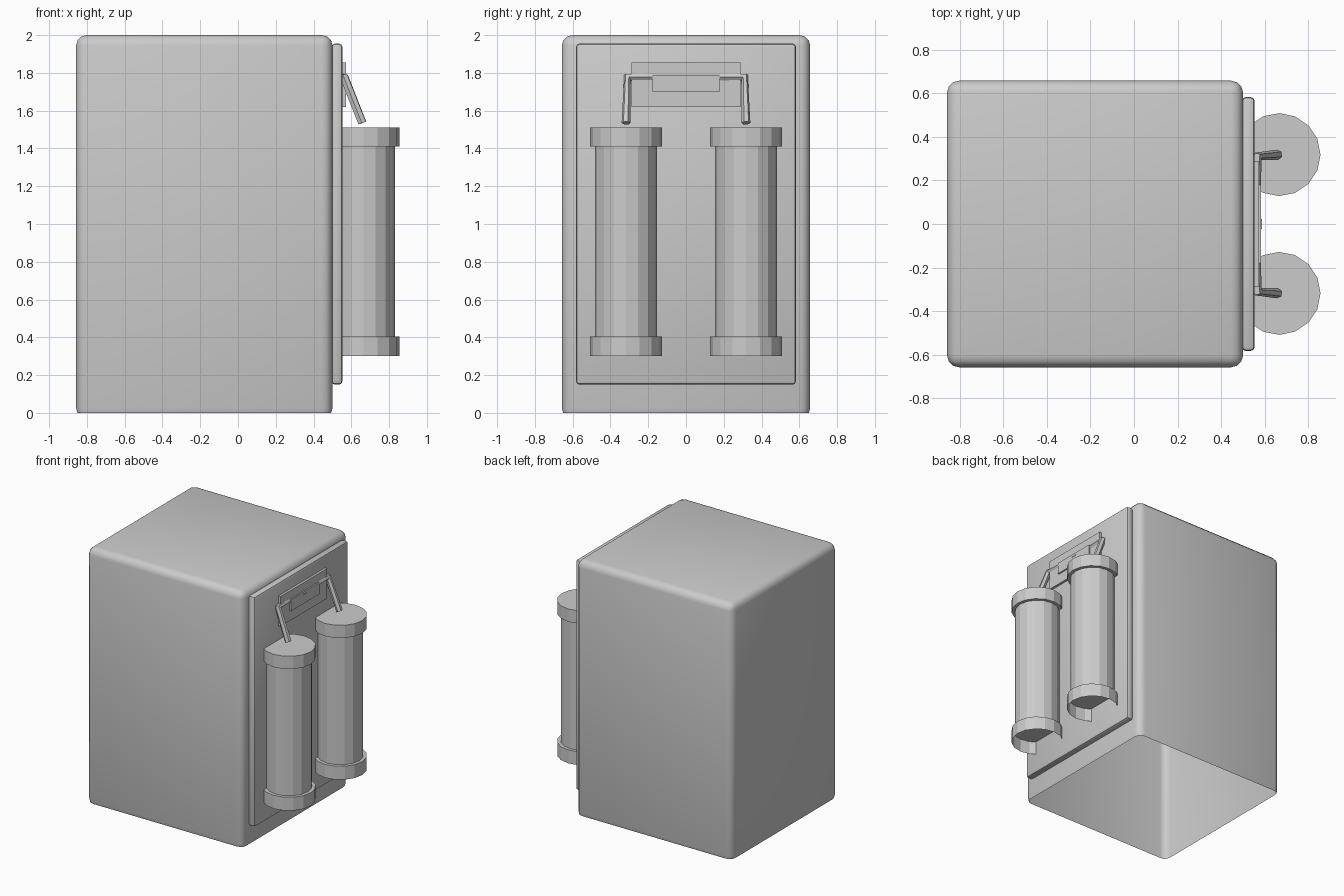
import bpy, bmesh, math

if "Cube" in bpy.data.objects:
    bpy.data.objects.remove(bpy.data.objects["Cube"])


def finish(name, bm, smooth=False):
    bmesh.ops.recalc_face_normals(bm, faces=bm.faces)
    me = bpy.data.meshes.new(name)
    bm.to_mesh(me)
    bm.free()
    ob = bpy.data.objects.new(name, me)
    bpy.context.collection.objects.link(ob)
    if smooth:
        bpy.ops.object.select_all(action='DESELECT')
        ob.select_set(True)
        bpy.context.view_layer.objects.active = ob
        bpy.ops.object.shade_smooth_by_angle(angle=math.radians(40))
    return ob


def cut(bm, co, no):
    # remove everything on the side the normal points to
    geom = bm.verts[:] + bm.edges[:] + bm.faces[:]
    bmesh.ops.bisect_plane(bm, geom=geom, plane_co=co, plane_no=no, clear_outer=True)


def box(name, lo, hi, bevel=0, segs=2, clip=None):
    bm = bmesh.new()
    bmesh.ops.create_cube(bm, size=1)
    for v in bm.verts:
        v.co = [(lo[i] + hi[i]) / 2 + v.co[i] * (hi[i] - lo[i]) for i in range(3)]
    if bevel:
        bmesh.ops.bevel(bm, geom=bm.edges[:], offset=bevel, segments=segs,
                        profile=0.5, affect='EDGES')
    if clip:
        cut(bm, *clip)
    return finish(name, bm, bool(bevel))


def canister(name, cx, cy, sides=16):
    # capped top, recessed underside, trimmed where it meets the panel
    profile = [(0.19, 1.51), (0.19, 1.41), (0.165, 1.41),
               (0.165, 0.405), (0.19, 0.405), (0.19, 0.30)]
    bm = bmesh.new()
    rings = []
    for r, z in profile:
        rings.append([bm.verts.new((cx + r * math.cos(2 * math.pi * i / sides),
                                    cy + r * math.sin(2 * math.pi * i / sides), z))
                      for i in range(sides)])
    for a, b in zip(rings, rings[1:]):
        for i in range(sides):
            j = (i + 1) % sides
            bm.faces.new((a[i], b[i], b[j], a[j]))
    bm.faces.new(rings[0])
    bm.faces.new(rings[3])
    cut(bm, (0.55, 0, 0), (-1, 0, 0))
    return finish(name, bm)


def hose(name, pts, radius):
    cu = bpy.data.curves.new(name, 'CURVE')
    cu.dimensions = '3D'
    cu.bevel_depth = radius
    cu.bevel_resolution = 1
    cu.use_fill_caps = True
    sp = cu.splines.new('POLY')
    sp.points.add(len(pts) - 1)
    for p, co in zip(sp.points, pts):
        p.co = (*co, 1)
    ob = bpy.data.objects.new(name, cu)
    bpy.context.collection.objects.link(ob)
    bpy.ops.object.select_all(action='DESELECT')
    ob.select_set(True)
    bpy.context.view_layer.objects.active = ob
    bpy.ops.object.convert(target='MESH')
    bpy.ops.object.shade_smooth_by_angle(angle=math.radians(40))


# main casing, open underneath
box("casing", (-0.857, -0.657, -0.03), (0.50, 0.657, 2.0), 0.055, 3,
    ((0, 0, 0), (0, 0, -1)))
# raised panel on the right side
box("side_panel", (0.495, -0.582, 0.15), (0.553, 0.582, 1.955), 0.018, 2,
    ((0.5, 0, 0), (-1, 0, 0)))
# mounting plate, valve block and small slot
box("mounting_plate", (0.55, -0.288, 1.62), (0.572, 0.288, 1.855))
box("valve_block", (0.57, -0.178, 1.70), (0.583, 0.178, 1.79))
box("valve_slot", (0.58, -0.022, 1.767), (0.586, 0.022, 1.773))

# canisters and hoses, mirrored across y
for side, s in (("left", -1), ("right", 1)):
    canister("canister_" + side, 0.665, s * 0.318)
    hose("hose_" + side, [(0.557, s * 0.175, 1.777), (0.563, s * 0.31, 1.777),
                          (0.658, s * 0.317, 1.535)], 0.024)
